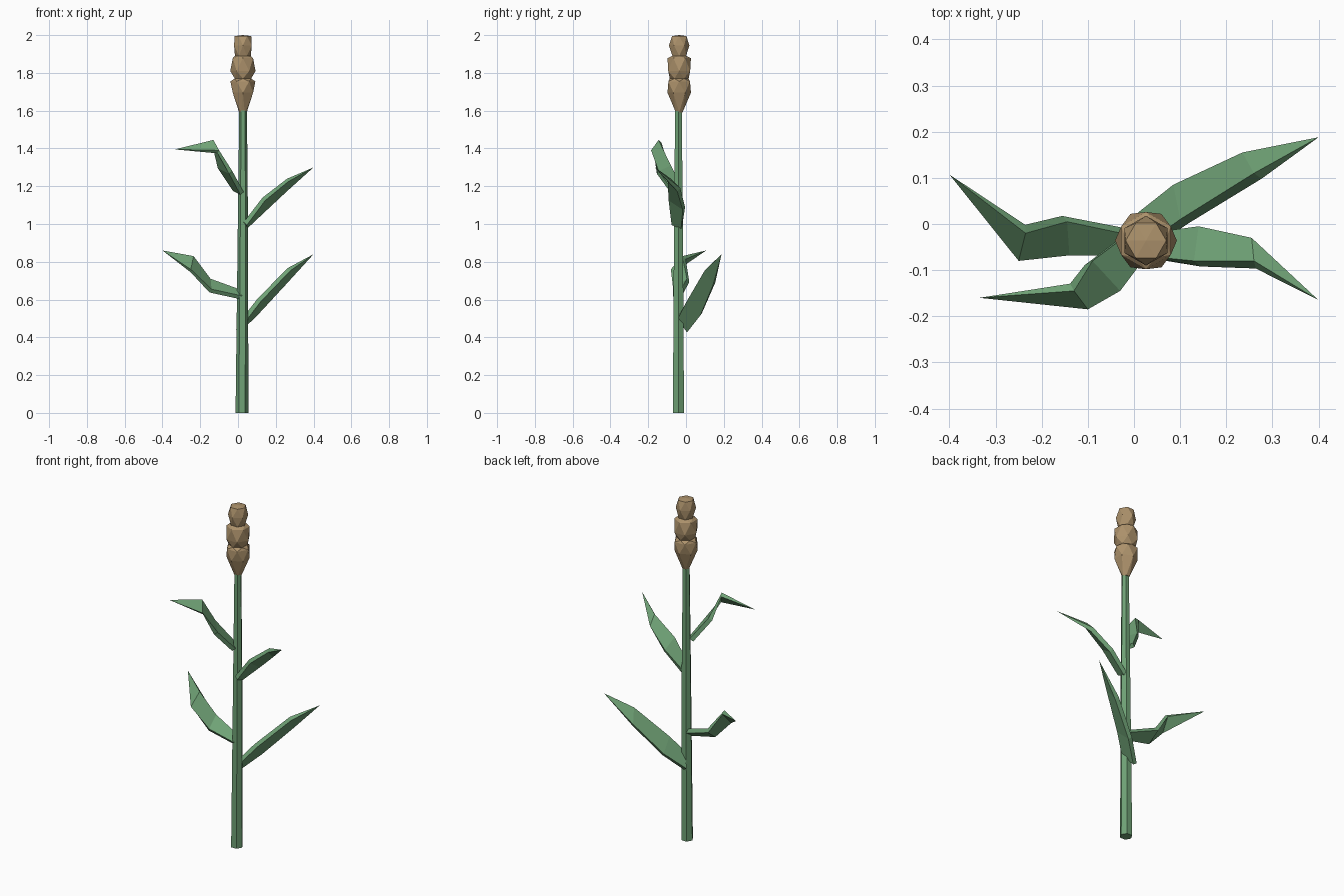
import bpy, bmesh
from math import sin, cos, pi
from mathutils import Vector

if "Cube" in bpy.data.objects:
    bpy.data.objects.remove(bpy.data.objects["Cube"])


def material(name, rgb):
    m = bpy.data.materials.new(name)
    m.diffuse_color = (*rgb, 1)
    m.use_nodes = True
    m.node_tree.nodes["Principled BSDF"].inputs["Base Color"].default_value = m.diffuse_color
    return m


GREEN = material("leaf_green", (0.16, 0.36, 0.18))
TAN = material("seed_tan", (0.42, 0.29, 0.15))


def finish(name, bm, mat):
    bmesh.ops.recalc_face_normals(bm, faces=bm.faces)
    mesh = bpy.data.meshes.new(name)
    bm.to_mesh(mesh)
    bm.free()
    mesh.materials.append(mat)
    ob = bpy.data.objects.new(name, mesh)
    bpy.context.collection.objects.link(ob)
    return ob


def ring(bm, x, y, z, r, n, turn):
    return [bm.verts.new((x + r * cos(2 * pi * (i + turn) / n),
                          y + r * sin(2 * pi * (i + turn) / n), z)) for i in range(n)]


# Stem: tapered six-sided tube
bm = bmesh.new()
rings = [ring(bm, x, -0.04, z, r, 6, 0)
         for x, z, r in ((0.021, 0, 0.034), (0.026, 1.0, 0.027), (0.027, 1.63, 0.02))]
for a, b in zip(rings, rings[1:]):
    for i in range(6):
        j = (i + 1) % 6
        bm.faces.new((a[i], a[j], b[j], b[i]))
bm.faces.new(rings[0])
bm.faces.new(rings[-1])
finish("stem", bm, GREEN)

# Seed head: three stacked tiers of faceted rings, each turned half a step
profile = ((1.59, 0.02), (1.695, 0.062), (1.755, 0.066), (1.77, 0.05), (1.81, 0.067),
           (1.878, 0.062), (1.89, 0.042), (1.945, 0.054), (1.995, 0.044))
bm = bmesh.new()
rings = [ring(bm, 0.026, -0.036, z, r, 6, k / 2) for k, (z, r) in enumerate(profile)]
for k, (a, b) in enumerate(zip(rings, rings[1:])):
    for i in range(6):
        j = (i + 1) % 6
        # ring vertices drift by half a step per level, so indices stay aligned
        bm.faces.new((a[i], a[j], b[i]))
        bm.faces.new((a[j], b[j], b[i]))
bm.faces.new(rings[0])
top = bm.verts.new((0.026, -0.036, 2.0))
for i in range(6):
    bm.faces.new((rings[-1][i], rings[-1][(i + 1) % 6], top))
finish("seed_head", bm, TAN)


# Leaves: thin box sections along two upper edges, drawn to a point
def leaf(name, back, front, tip, thick=0.024):
    back, front, tip = [Vector(p) for p in back], [Vector(p) for p in front], Vector(tip)
    mids = [(p + q) / 2 for p, q in zip(back, front)] + [tip]
    bm = bmesh.new()
    sections = []
    for k, (p, q) in enumerate(zip(back, front)):
        n = (mids[k + 1] - mids[max(k - 1, 0)]).cross(q - p).normalized()
        if n.z < 0:
            n = -n
        sections.append([bm.verts.new(v) for v in (p, q, q - n * thick, p - n * thick)])
    end = bm.verts.new(tip)
    bm.faces.new(sections[0])
    for a, b in zip(sections, sections[1:]):
        for i in range(4):
            j = (i + 1) % 4
            bm.faces.new((a[i], a[j], b[j], b[i]))
    for i in range(4):
        bm.faces.new((sections[-1][i], sections[-1][(i + 1) % 4], end))
    finish(name, bm, GREEN)


leaf("lower_right_leaf",
     [(-0.01, 0.01, 0.44), (0.085, 0.085, 0.53), (0.235, 0.155, 0.69)],
     [(0.03, -0.04, 0.51), (0.10, 0.01, 0.60), (0.26, 0.11, 0.765)],
     (0.40, 0.188, 0.84))
leaf("lower_left_leaf",
     [(0.02, -0.03, 0.65), (-0.145, 0.005, 0.71), (-0.235, -0.02, 0.83)],
     [(0.02, -0.07, 0.62), (-0.14, -0.068, 0.655), (-0.25, -0.08, 0.76)],
     (-0.40, 0.107, 0.86))
leaf("upper_right_leaf",
     [(0.03, -0.02, 0.99), (0.14, -0.005, 1.09), (0.255, -0.03, 1.19)],
     [(0.03, -0.07, 1.01), (0.13, -0.08, 1.14), (0.26, -0.08, 1.24)],
     (0.40, -0.165, 1.30))
leaf("upper_left_leaf",
     [(-0.01, -0.02, 1.19), (-0.09, -0.08, 1.31), (-0.13, -0.145, 1.445)],
     [(0.03, -0.065, 1.17), (-0.03, -0.145, 1.28), (-0.10, -0.185, 1.39)],
     (-0.335, -0.16, 1.395))
